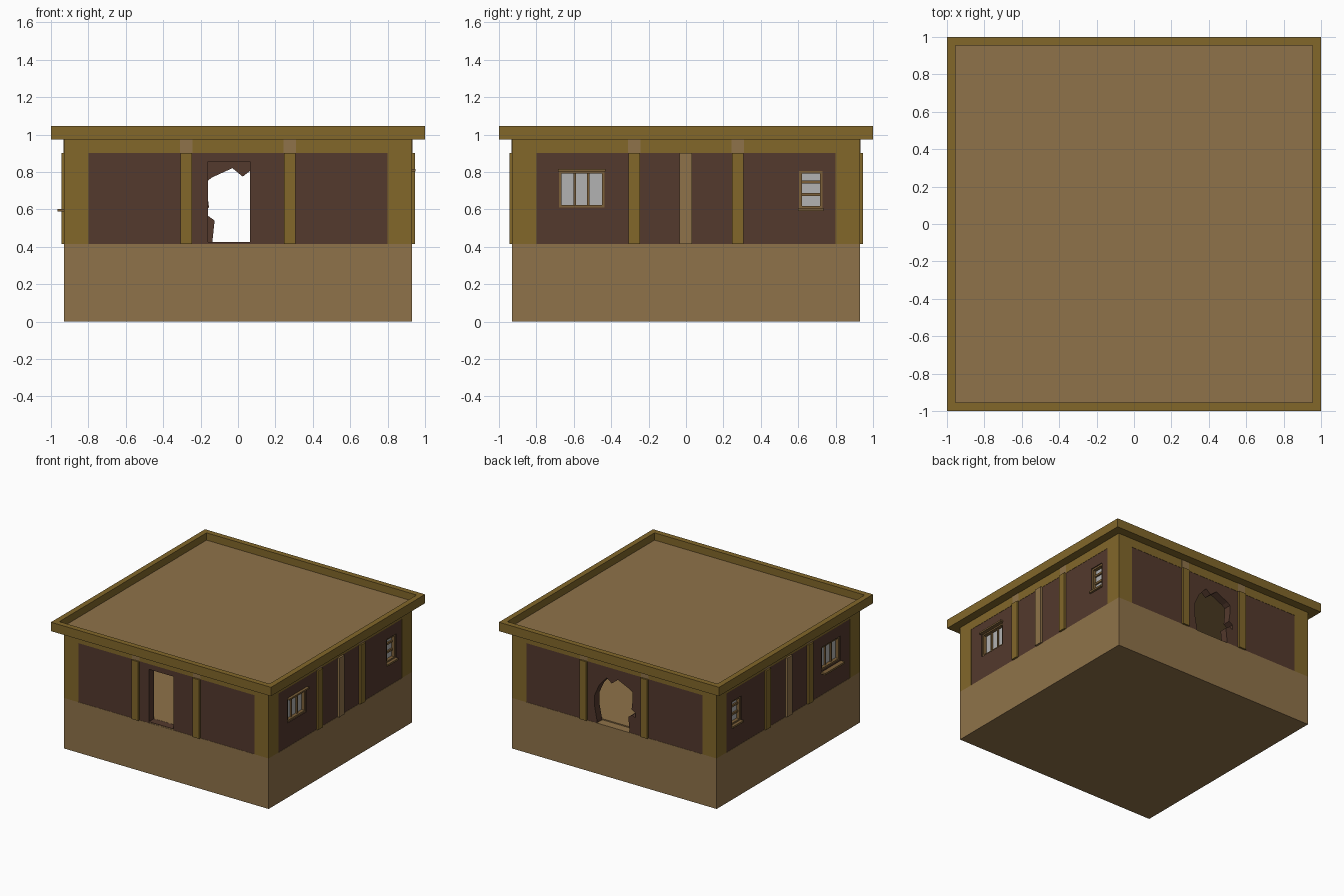
import bpy
import bmesh

if "Cube" in bpy.data.objects:
    bpy.data.objects.remove(bpy.data.objects["Cube"], do_unlink=True)


def material(name, rgb):
    m = bpy.data.materials.new(name)
    m.use_nodes = True
    m.diffuse_color = (*rgb, 1)
    m.node_tree.nodes["Principled BSDF"].inputs["Base Color"].default_value = (*rgb, 1)
    return m


TAN = material("tan plaster", (0.275, 0.171, 0.067))
OLIVE = material("olive timber", (0.223, 0.136, 0.023))
DARK = material("dark brown wall", (0.087, 0.041, 0.026))
WOOD = material("window wood", (0.2, 0.115, 0.04))
GLASS = material("grey glass", (0.45, 0.45, 0.45))


def finish(name, bm, mat):
    bmesh.ops.recalc_face_normals(bm, faces=bm.faces[:])
    mesh = bpy.data.meshes.new(name)
    bm.to_mesh(mesh)
    bm.free()
    if mat:
        mesh.materials.append(mat)
    obj = bpy.data.objects.new(name, mesh)
    bpy.context.collection.objects.link(obj)
    return obj


def box(name, x, y, z, mat):
    """Box from (low, high) ranges in each axis."""
    bm = bmesh.new()
    bmesh.ops.create_cube(bm, size=1)
    for v in bm.verts:
        v.co = [(a + b) / 2 + c * abs(b - a) for c, (a, b) in zip(v.co, (x, y, z))]
    return finish(name, bm, mat)


def square_ring(name, profile, mat):
    """Sweep a closed (radius, height) profile round a square."""
    bm = bmesh.new()
    loops = [[bm.verts.new((sx * r, sy * r, z)) for r, z in profile]
             for sx, sy in ((1, 1), (-1, 1), (-1, -1), (1, -1))]
    n = len(profile)
    for i in range(4):
        a, b = loops[i], loops[(i + 1) % 4]
        for j in range(n):
            k = (j + 1) % n
            bm.faces.new((a[j], a[k], b[k], b[j]))
    return finish(name, bm, mat)


def prism(name, points, offset, mat):
    """Extrude a polygon of 3D points."""
    bm = bmesh.new()
    face = bm.faces.new([bm.verts.new(p) for p in points])
    out = bmesh.ops.extrude_face_region(bm, geom=[face])
    moved = [g for g in out["geom"] if isinstance(g, bmesh.types.BMVert)]
    bmesh.ops.translate(bm, verts=moved, vec=offset)
    return finish(name, bm, mat)


def cut(target, cutter):
    cutter.hide_render = True
    mod = target.modifiers.new("opening", 'BOOLEAN')
    mod.operation = 'DIFFERENCE'
    mod.solver = 'EXACT'
    mod.object = cutter
    bpy.context.view_layer.objects.active = target
    bpy.ops.object.modifier_apply(modifier=mod.name)
    bpy.data.objects.remove(cutter, do_unlink=True)


BASE, EAVE, BAND, OUT, IN = 0.415, 0.972, 0.9, 0.93, 0.865
WIDE_Y, WIDE_Z = (-0.68, -0.435), (0.61, 0.805)
SMALL_Y, SMALL_Z = (0.605, 0.73), (0.605, 0.805)

# Plinth and interior floor
box("plinth", (-OUT, OUT), (-OUT, OUT), (0, BASE), TAN)
box("floor", (-0.86, 0.86), (-0.86, 0.86), (0.4, 0.424), TAN)

# Walls with doorway, windows and broken rear opening
walls = square_ring("walls", [(IN, BASE), (0.928, BASE), (0.928, BAND), (IN, BAND)], DARK)
cut(walls, box("door_cutter", (-0.16, 0.065), (-1, -0.8), (0.425, 0.855), None))
for s in (-1, 1):
    for wy, wz in ((WIDE_Y, WIDE_Z), (SMALL_Y, SMALL_Z)):
        cut(walls, box("window_cutter", sorted((s * 0.8, s)), wy, wz, None))
HOLE = [(0.16, 0.4), (0.16, 0.44), (0.18, 0.54), (0.18, 0.64), (0.14, 0.73), (0.07, 0.81),
        (0.025, 0.775), (-0.03, 0.82), (-0.14, 0.77), (-0.165, 0.75), (-0.165, 0.69),
        (-0.155, 0.61), (-0.19, 0.59), (-0.19, 0.55), (-0.16, 0.565), (-0.125, 0.54),
        (-0.14, 0.4)]
cut(walls, prism("hole_cutter", [(x, 0.8, z) for x, z in HOLE], (0, 0.2, 0), None))
box("door_threshold", (-0.16, 0.065), (-0.928, -0.85), (0.4, 0.423), TAN)

# Upper beam, corner posts
square_ring("upper_beam", [(IN, BAND), (OUT, BAND), (OUT, EAVE), (IN, EAVE)], OLIVE)
CORNER = [(0.8, 0.93), (0.93, 0.93), (0.93, 0.8), (0.9, 0.8), (0.9, 0.9), (0.8, 0.9)]
for sx in (-1, 1):
    for sy in (-1, 1):
        prism("corner_post", [(sx * x, sy * y, BASE) for x, y in CORNER],
              (0, 0, BAND - BASE), OLIVE)

# Pilasters with beam-end plates above them
for s in (-1, 1):
    face, skin = sorted((s * 0.9, s * 0.945)), sorted((s * 0.925, s * 0.932))
    for c in (-0.277, 0.277):
        along, end = (c - 0.031, c + 0.031), (c - 0.034, c + 0.034)
        box("pilaster", along, face, (BASE, BAND), OLIVE)
        box("beam_end", end, skin, (BAND, EAVE), TAN)
        box("pilaster", face, along, (BASE, BAND), OLIVE)
        box("beam_end", skin, end, (BAND, EAVE), TAN)
    box("middle_pilaster", face, (-0.035, 0.033), (BASE, BAND), TAN)

# Roof slab and its raised rim
square_ring("roof_rim", [(0.88, EAVE), (1, EAVE), (1, 1.045), (0.955, 1.045),
                         (0.955, 0.98), (0.88, 0.98)], OLIVE)
box("roof_slab", (-0.955, 0.955), (-0.955, 0.955), (0.974, 0.985), TAN)


# Windows
def window(s, wy, wz, uprights, rails):
    def part(name, r0, r1, y, z, mat):
        box(name, sorted((s * r0, s * r1)), y, z, mat)
    part("window_glass", 0.888, 0.892, wy, wz, GLASS)
    t = 0.007
    for y in (wy[0] + t, wy[1] - t):
        part("window_jamb", 0.88, 0.92, (y - t, y + t), wz, WOOD)
    for z in (wz[0] + t, wz[1] - t):
        part("window_rail", 0.88, 0.92, wy, (z - t, z + t), WOOD)
    for y in uprights:
        part("window_mullion", 0.88, 0.905, (y - 0.006, y + 0.006), wz, WOOD)
    for z in rails:
        part("window_slat", 0.88, 0.905, wy, (z - 0.008, z + 0.008), WOOD)


for s in (-1, 1):
    window(s, WIDE_Y, WIDE_Z, (-0.595, -0.522), ())
    window(s, SMALL_Y, SMALL_Z, (), (0.745, 0.678))
    box("small_window_sill", sorted((s * 0.9, s * 0.945)), (0.6, 0.735), (0.592, 0.607), WOOD)
box("wide_window_lintel", (0.9, 0.95), (-0.685, -0.43), (0.802, 0.815), WOOD)
box("wide_window_sill", (-0.965, -0.9), (-0.685, -0.43), (0.588, 0.603), WOOD)
